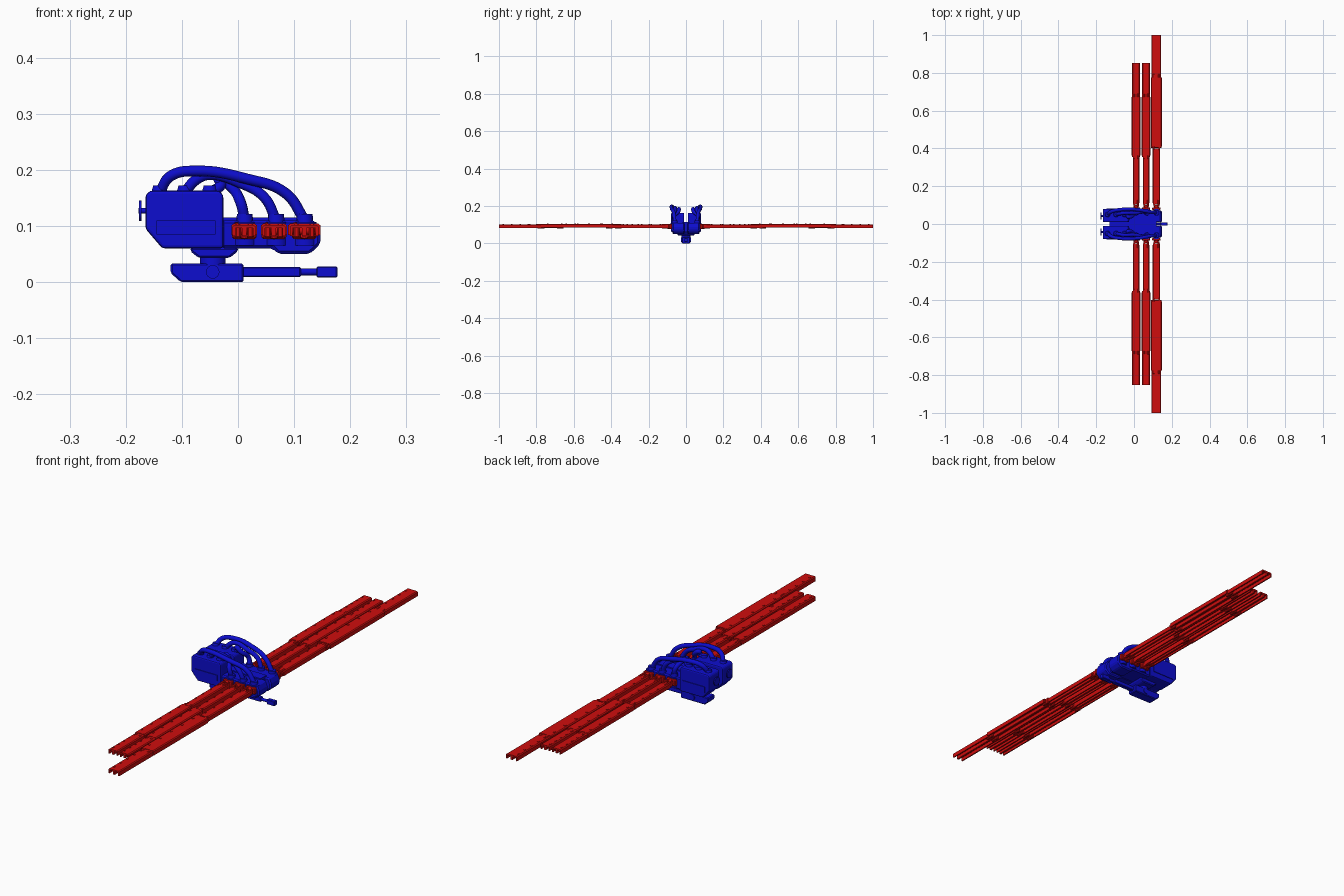
import bpy, bmesh, math
from mathutils import Vector, Matrix

cube = bpy.data.objects.get("Cube")
if cube:
    bpy.data.objects.remove(cube, do_unlink=True)


def material(name, rgb):
    m = bpy.data.materials.new(name)
    m.use_nodes = True
    m.diffuse_color = (*rgb, 1)
    m.node_tree.nodes["Principled BSDF"].inputs["Base Color"].default_value = (*rgb, 1)
    return m


BLUE = material("deep blue", (0.004, 0.004, 0.62))
RED = material("bright red", (0.62, 0.004, 0.004))


def finish(name, bm, mat, mirror=True, bevel=0.0, segments=1):
    bmesh.ops.recalc_face_normals(bm, faces=bm.faces[:])
    me = bpy.data.meshes.new(name)
    bm.to_mesh(me)
    bm.free()
    me.materials.append(mat)
    ob = bpy.data.objects.new(name, me)
    bpy.context.collection.objects.link(ob)
    if bevel:
        mod = ob.modifiers.new("bevel", 'BEVEL')
        mod.width, mod.segments = bevel, segments
        mod.limit_method = 'ANGLE'
    if mirror:
        mod = ob.modifiers.new("mirror", 'MIRROR')
        mod.use_axis = (False, True, False)
        mod.use_mirror_merge = False
    return ob


def prism(name, profile, y0, y1, mat, **kw):
    """Side outline (x, z) extruded from y0 to y1."""
    bm = bmesh.new()
    face = bm.faces.new([bm.verts.new((x, y0, z)) for x, z in profile])
    out = bmesh.ops.extrude_face_region(bm, geom=[face])
    moved = [v for v in out["geom"] if isinstance(v, bmesh.types.BMVert)]
    bmesh.ops.translate(bm, verts=moved, vec=(0, y1 - y0, 0))
    return finish(name, bm, mat, **kw)


def box(name, x0, x1, y0, y1, z0, z1, mat, **kw):
    return prism(name, [(x0, z0), (x1, z0), (x1, z1), (x0, z1)], y0, y1, mat, **kw)


def rod(name, a, b, r0, r1, mat, sides=16, **kw):
    """Tapered cylinder between two points."""
    a, b = Vector(a), Vector(b)
    bm = bmesh.new()
    turn = (b - a).to_track_quat('Z', 'Y').to_matrix().to_4x4()
    bmesh.ops.create_cone(bm, cap_ends=True, segments=sides, radius1=r0, radius2=r1,
                          depth=(b - a).length,
                          matrix=Matrix.Translation((a + b) / 2) @ turn)
    ob = finish(name, bm, mat, **kw)
    smooth(ob)
    return ob


def smooth(ob):
    bpy.ops.object.select_all(action='DESELECT')
    ob.select_set(True)
    bpy.context.view_layer.objects.active = ob
    bpy.ops.object.shade_smooth_by_angle(angle=math.radians(35))


def pipe(name, points, radius, side):
    cu = bpy.data.curves.new(name, 'CURVE')
    cu.dimensions = '3D'
    cu.bevel_depth, cu.bevel_resolution, cu.resolution_u = radius, 3, 8
    cu.use_fill_caps = True
    sp = cu.splines.new('BEZIER')
    sp.bezier_points.add(len(points) - 1)
    for bp, (x, y, z) in zip(sp.bezier_points, points):
        bp.co = (x, y * side, z)
        bp.handle_left_type = bp.handle_right_type = 'AUTO'
    cu.materials.append(BLUE)
    bpy.context.collection.objects.link(bpy.data.objects.new(name, cu))


# twin rear pods
prism("rear_pod", [(-.165, .095), (-.135, .06), (-.026, .06), (-.026, .155),
                   (-.033, .163), (-.157, .163), (-.165, .155)],
      .01, .08, BLUE, bevel=.009, segments=2)
box("pod_rib", -.145, -.04, .078, .083, .085, .11, BLUE)
rod("pod_axle", (-.164, .043, .127), (-.177, .043, .127), .005, .005, BLUE)
rod("pod_disc", (-.172, .043, .127), (-.1765, .043, .127), .018, .018, BLUE)

# central hull and wing shoulders
box("central_hull", -.13, .12, -.02, .02, .062, .115, BLUE, mirror=False)
prism("shoulder", [(-.03, .06), (.062, .06), (.072, .05), (.128, .05), (.147, .068),
                   (.147, .088), (.138, .11), (-.03, .11)],
      .008, .072, BLUE, bevel=.005)

# curved pipes with their collars
runs = [(-.14, .119, .198, .076), (-.095, .068, .191, .058), (-.05, .012, .184, .040)]
for i, (x0, x1, top, bulge) in enumerate(runs):
    span = x1 - x0
    path = [(x0, .05, .160), (x0 + .02, .05 + (bulge - .05) * .6, top - .009),
            (x0 + span * .26, bulge, top), (x0 + span * .6, bulge, top - .014),
            (x1 - span * .13, .064, top - .040), (x1, .06, .11)]
    for side, word in ((1, "left"), (-1, "right")):
        pipe(f"{word}_pipe_{i + 1}", path, .0095, side)
    rod(f"pipe_inlet_{i + 1}", (x0, .05, .158), (x0, .05, .172), .015, .011, BLUE)
    rod(f"pipe_collar_{i + 1}", (x1, .06, .105), (x1, .06, .121), .015, .014, BLUE)
    rod(f"shoulder_can_{i + 1}", (x1, .06, .065), (x1, .06, .107), .021, .021, BLUE)


# folding wing blades
def blade(name, x, width, y0, y1, top):
    h, wall, rib, low = width / 2, .005, .004, top - .020
    roof = top - .006
    outline = [(-h, top - .003), (-h, low), (-h + wall, low), (-h + wall, roof),
               (-rib, roof), (-rib, low), (rib, low), (rib, roof),
               (h - wall, roof), (h - wall, low), (h, low), (h, top - .003),
               (h - .004, top), (-h + .004, top)]
    prism(name, [(x + dx, z) for dx, z in outline], y0, y1, RED)
    # small rivets along the upper face
    count = 5
    for k in range(count):
        y = y0 + (y1 - y0) * (k + .5) / count
        box(f"{name}_rivet_{k + 1}", x - h * .7, x - h * .45, y - .004, y + .004,
            top - .002, top + .002, RED)


def hinge(name, x, width, y):
    for s in (-1, 1):
        box(f"{name}_cheek", x + s * width * .3 - .005, x + s * width * .3 + .005,
            y - .018, y + .018, .079, .104, RED, bevel=.002)
    rod(f"{name}_pin", (x - width * .52, y, .092), (x + width * .52, y, .092),
        .007, .007, RED, sides=12)


short = ((.035, .11, .362), (.046, .362, .672), (.041, .672, .853))
long = ((.040, .11, .400), (.058, .41, .775), (.051, .775, 1.0))
rows = [("rear_wing", .011, short), ("middle_wing", .064, short), ("front_wing", .118, long)]
for row, x, parts in rows:
    for part, (width, y0, y1), top in zip(("inner", "mid", "tip"), parts,
                                          (.101, .104, .102)):
        blade(f"{row}_{part}", x, width, y0, y1, top)
        hinge(f"{row}_{part}_hinge", x, width * .9, y0)
    # root joint in the shoulder
    rod(f"{row}_root", (x, .068, .09), (x, .10, .09), .015, .012, RED)
    box(f"{row}_root_block", x - .022, x + .022, .074, .088, .077, .104, RED, bevel=.003)

# turret under the hull
prism("turret_mount", [(-.085, .062), (-.085, .055), (-.07, .043), (-.015, .043),
                       (0, .055), (0, .062)], -.045, .045, BLUE, mirror=False, bevel=.006)
rod("turret_neck", (-.045, 0, .004), (-.045, 0, .047), .023, .023, BLUE, mirror=False)
prism("turret_body", [(-.12, .016), (-.102, 0), (.01, 0), (.01, .033), (-.12, .033)],
      -.022, .022, BLUE, mirror=False, bevel=.003)
rod("turret_trunnion", (-.045, -.026, .018), (-.045, .026, .018), .012, .012, BLUE,
    mirror=False)
box("barrel_sleeve", .008, .112, -.009, .009, .009, .027, BLUE, mirror=False, bevel=.002)
rod("barrel", (.1, 0, .018), (.145, 0, .018), .006, .006, BLUE, mirror=False)
box("muzzle", .14, .177, -.009, .009, .008, .028, BLUE, mirror=False, bevel=.002)
